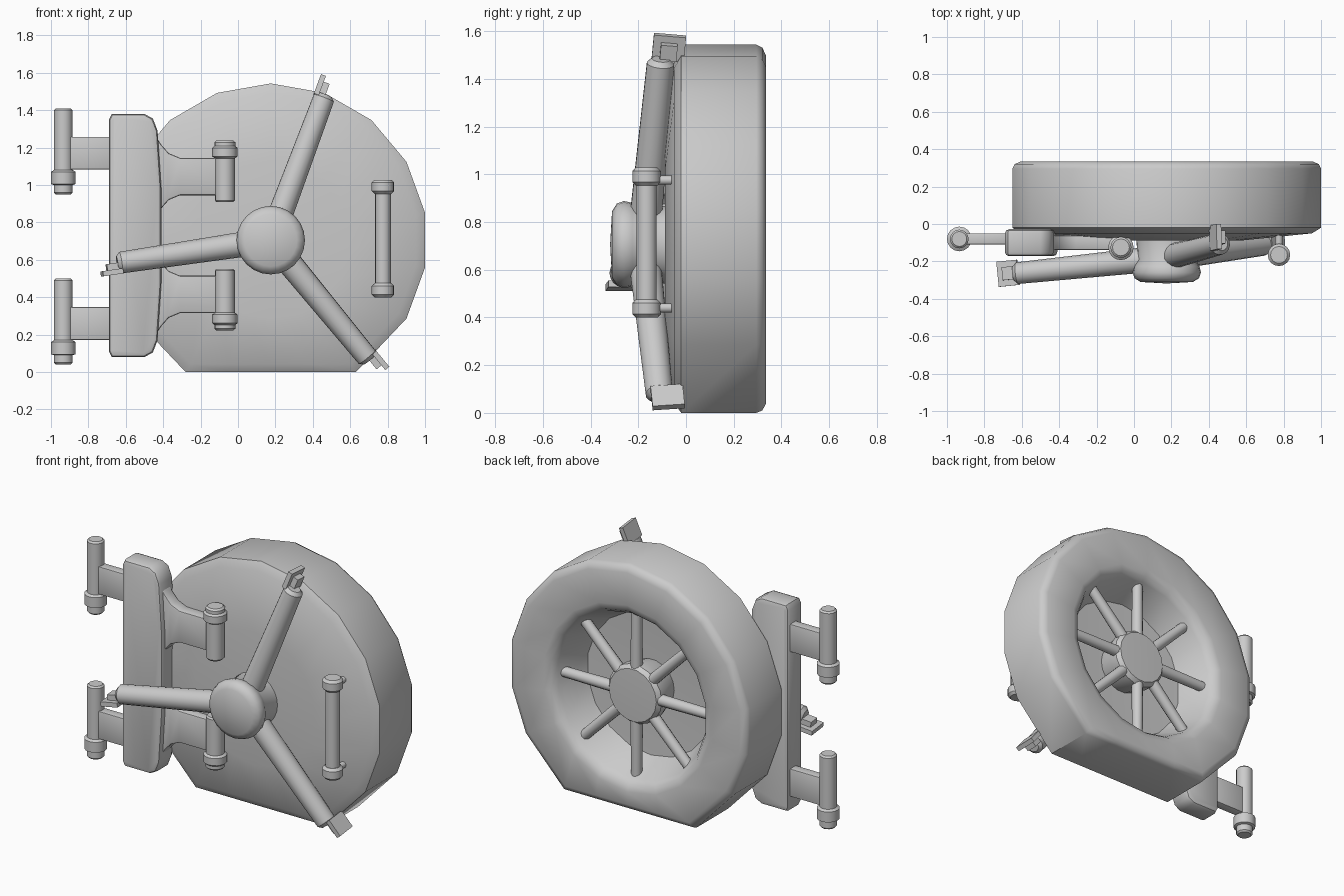
import bpy, bmesh
from math import sin, cos, pi, radians
from mathutils import Vector, Matrix

cube = bpy.data.objects.get("Cube")
if cube:
    bpy.data.objects.remove(cube, do_unlink=True)

# One steel grey for everything
steel = bpy.data.materials.new("steel_grey")
steel.use_nodes = True
GREY = (0.6, 0.6, 0.6, 1)
steel.diffuse_color = GREY
for node in steel.node_tree.nodes:
    if node.type == 'BSDF_PRINCIPLED':
        node.inputs["Base Color"].default_value = GREY


def finish(name, bm, sharp=38):
    """Turn a bmesh into a smooth shaded object with sharp creases."""
    bmesh.ops.recalc_face_normals(bm, faces=bm.faces[:])
    for f in bm.faces:
        f.smooth = True
    for e in bm.edges:
        e.smooth = e.calc_face_angle(0) < radians(sharp)
    mesh = bpy.data.meshes.new(name)
    bm.to_mesh(mesh)
    bm.free()
    mesh.materials.append(steel)
    obj = bpy.data.objects.new(name, mesh)
    bpy.context.collection.objects.link(obj)
    return obj


def loft(name, rings, sharp=38):
    """Skin a list of rings; a ring of one point is a pole."""
    bm = bmesh.new()
    loops = [[bm.verts.new(p) for p in ring] for ring in rings]
    n = max(len(r) for r in rings)
    for a, b in zip(loops, loops[1:]):
        for i in range(n):
            j = (i + 1) % n
            quad = [a[i % len(a)], a[j % len(a)], b[j % len(b)], b[i % len(b)]]
            bm.faces.new(list(dict.fromkeys(quad)))
    return finish(name, bm, sharp)


def lathe(name, origin, axis, profile, seg=16):
    """Spin (radius, distance) points around an axis."""
    rot = Vector(axis).to_track_quat('Z', 'Y')
    origin = Vector(origin)
    rings = []
    for r, t in profile:
        count = seg if r > 0 else 1
        rings.append([origin + rot @ Vector((r * cos(2 * pi * i / seg),
                                             r * sin(2 * pi * i / seg), t))
                      for i in range(count)])
    return loft(name, rings)


def rod(name, a, b, r1, r2, seg=16, edge=0.015):
    """Round bar between two points with softened ends."""
    a, b = Vector(a), Vector(b)
    n = (b - a).length
    return lathe(name, a, b - a, [(0, 0), (r1 - edge, 0), (r1, edge),
                                  (r2, n - edge), (r2 - edge, n), (0, n)], seg)


def box(name, center, size, rot=Matrix.Identity(3), bevel=0.0):
    bm = bmesh.new()
    m = Matrix.Translation(center) @ rot.to_4x4() @ Matrix.Diagonal((*size, 1))
    bmesh.ops.create_cube(bm, size=1, matrix=m)
    if bevel:
        bmesh.ops.bevel(bm, geom=bm.edges[:], offset=bevel, segments=2,
                        profile=0.5, affect='EDGES')
    return finish(name, bm)


def plate(name, outline, y0, y1, bevel=0.0):
    """Extrude an (x, z) outline along y."""
    bm = bmesh.new()
    face = bm.faces.new([bm.verts.new((x, y0, z)) for x, z in outline])
    ext = bmesh.ops.extrude_face_region(bm, geom=[face])
    verts = [g for g in ext["geom"] if isinstance(g, bmesh.types.BMVert)]
    bmesh.ops.translate(bm, verts=verts, vec=(0, y1 - y0, 0))
    if bevel:
        edges = [e for e in bm.edges
                 if abs(e.verts[0].co.y - e.verts[1].co.y) < 1e-5]
        bmesh.ops.bevel(bm, geom=edges, offset=bevel, segments=2,
                        profile=0.5, affect='EDGES')
    return finish(name, bm)


# Door drum: eighteen sides, flat foot, dished back
CX, CZ, R, SIDES = 0.175, 0.705, 0.838, 18


def door_ring(scale, y):
    if scale == 0:
        return [(CX, y, CZ)]
    ring = []
    for i in range(SIDES):
        a = radians(90 + 360 * i / SIDES)
        x, z = R * cos(a), R * sin(a)
        if scale > 0.8 and z < -0.6:
            z = -CZ
            x *= 0.455 / (R * cos(radians(50))) if abs(x) > 0.4 else 0.8
        ring.append((CX + x * scale, y, CZ + z * scale))
    return ring


loft("door_drum", [door_ring(s, y) for s, y in (
    (0, -0.09), (0.5, -0.087), (0.94, -0.05), (1, -0.02), (1, 0.295),
    (0.985, 0.32), (0.945, 0.335), (0.7, 0.335), (0.65, 0.32), (0.62, 0.285),
    (0.53, 0.1), (0, 0.08))], 45)

# Back hub and its spokes
lathe("back_hub", (CX, 0, CZ), (0, 1, 0),
      [(0, 0.07), (0.15, 0.07), (0.185, 0.2), (0.185, 0.255),
       (0.165, 0.28), (0, 0.285)], 18)
for i in range(8):
    a = radians(45 * i)
    d = Vector((cos(a), 0, sin(a)))
    c = Vector((CX, 0.24, CZ))
    rod(f"back_spoke_{i + 1}", c + d * 0.12, c + d * 0.54, 0.036, 0.032, 10, 0.008)

# Front wheel: hub, three arms and grip plates
lathe("wheel_hub", (CX, 0, CZ), (0, -1, 0),
      [(0, 0.05), (0.165, 0.05), (0.155, 0.19), (0.175, 0.225), (0.183, 0.26),
       (0.172, 0.29), (0.14, 0.31), (0, 0.318)], 24)
for i, (angle, end_y) in enumerate(((69.5, -0.105), (188.5, -0.265), (-50.5, -0.11))):
    a = radians(angle)
    out = Vector((cos(a), 0, sin(a)))
    side = Vector((-sin(a), 0, cos(a)))
    hub = Vector((CX, -0.18, CZ))
    end = Vector((CX, end_y, CZ)) + out * 0.83
    d = (end - hub).normalized()
    rod(f"wheel_arm_{i + 1}", hub + d * 0.08, end, 0.068, 0.058, 16, 0.02)
    up = d.cross(side)
    basis = Matrix((d, side, up)).transposed()
    tip = end + d * 0.035 + Vector((0, 0.03 if end_y > -0.2 else 0.005, 0))
    box(f"grip_plate_{i + 1}", tip + side * 0.045, (0.11, 0.028, 0.135), basis)
    box(f"grip_nub_{i + 1}", tip + side * 0.015 - d * 0.01, (0.07, 0.035, 0.07), basis)

# Pull handle
HX, HY = 0.775, -0.165
rod("handle_bar", (HX, HY, 0.43), (HX, HY, 1.0), 0.042, 0.042)
for label, z in (("lower", 0.437), ("upper", 0.99)):
    rod(f"handle_cap_{label}", (HX, HY, z - 0.038), (HX, HY, z + 0.038), 0.06, 0.06)
    zs = z + (0.003 if label == "lower" else -0.015)
    rod(f"handle_standoff_{label}", (HX, HY, zs), (HX, -0.05, zs), 0.02, 0.02, 10, 0.004)

# Hinge column, chamfered towards the door
HM = 0.73
corner = [(-0.69, 0.62), (-0.675, 0.65), (-0.5, 0.65), (-0.455, 0.625),
          (-0.43, 0.56), (-0.41, 0.25)]
outline = ([(x, HM + z) for x, z in corner]
           + [(x, HM - z) for x, z in reversed(corner)])
plate("hinge_column", outline, -0.172, -0.028, 0.022)

# Hinge brackets on both sides of the column
PIN_L = [(0, 0), (0.04, 0), (0.05, 0.01), (0.05, 0.05), (0.066, 0.055),
         (0.066, 0.12), (0.05, 0.13), (0.05, 0.45), (0.04, 0.46), (0, 0.46)]
PIN_R = [(0, 0), (0.045, 0), (0.053, 0.01), (0.053, 0.235), (0.068, 0.245),
         (0.068, 0.29), (0.056, 0.3), (0.056, 0.32), (0.045, 0.33), (0, 0.33)]
flare = [(-0.43, 0.2), (-0.41, 0.17), (-0.37, 0.125), (-0.31, 0.1), (-0.07, 0.1)]
for label, s, z0 in (("upper", 1, 0.95), ("lower", -1, 0.04)):
    lathe(f"wall_pin_{label}", (-0.934, -0.08, z0), (0, 0, 1), PIN_L)
    box(f"wall_arm_{label}", (-0.79, -0.08, z0 + 0.22), (0.24, 0.06, 0.175), bevel=0.006)
    lathe(f"door_pin_{label}", (-0.07, -0.125, HM + s * 0.178), (0, 0, s), PIN_R)
    mid = HM + s * 0.315
    shape = ([(x, mid + z) for x, z in flare]
             + [(x, mid - z) for x, z in reversed(flare)])
    plate(f"door_arm_{label}", shape, -0.14, -0.06, 0.01)
